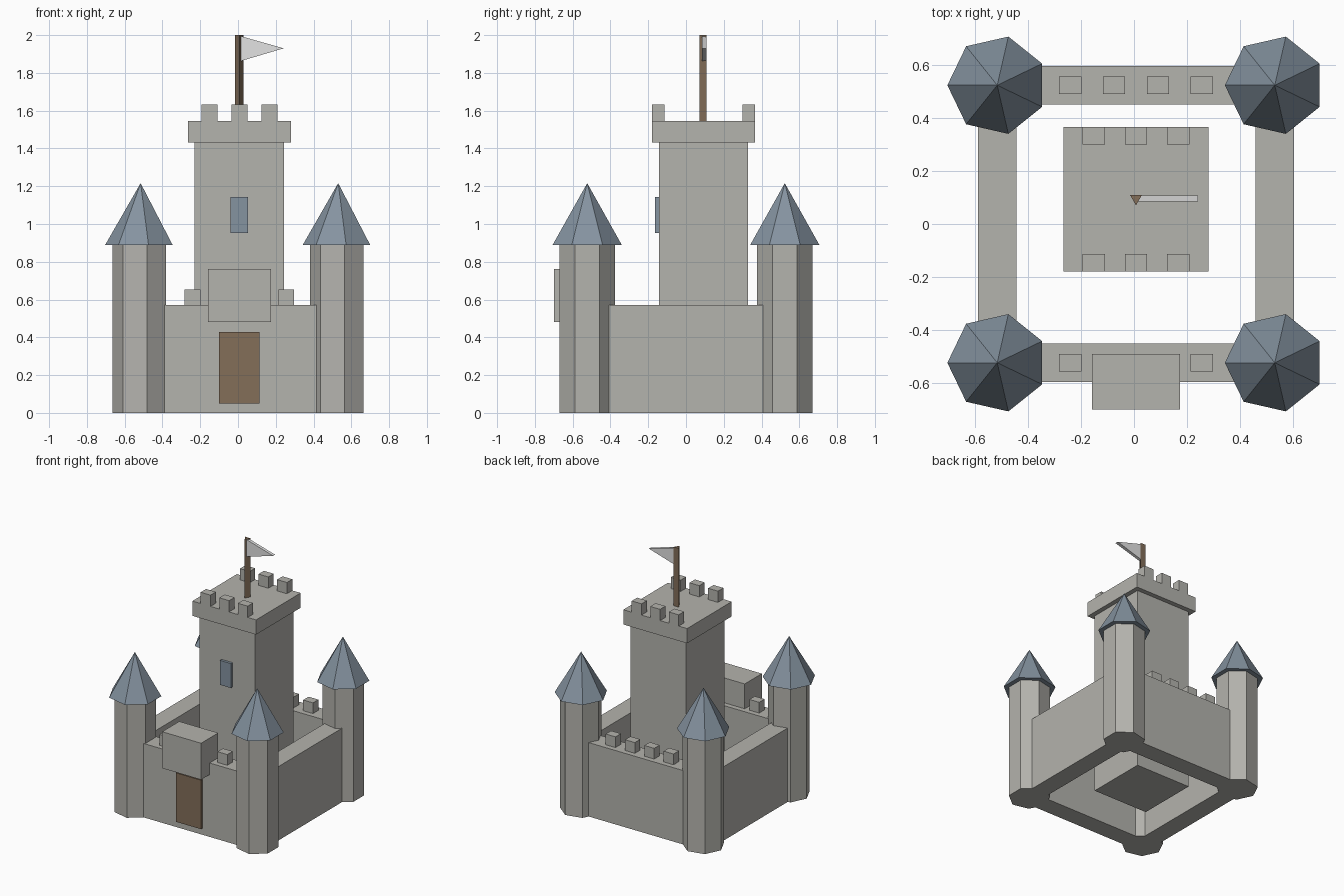
import bpy, bmesh, math
from mathutils import Vector

if "Cube" in bpy.data.objects:
    bpy.data.objects.remove(bpy.data.objects["Cube"])

CX = 0.0075          # castle centre line
KY = 0.096           # keep centre in y
WALL = 0.523         # distance from centre to wall centre lines
WALL_T = 0.145       # wall thickness
WALL_H = 0.571


def material(name, r, g, b):
    def lin(c):
        c /= 255
        return c / 12.92 if c <= 0.04045 else ((c + 0.055) / 1.055) ** 2.4
    m = bpy.data.materials.new(name)
    m.diffuse_color = (lin(r), lin(g), lin(b), 1)
    m.use_nodes = True
    m.node_tree.nodes["Principled BSDF"].inputs["Base Color"].default_value = m.diffuse_color
    return m


STONE = material("grey_stone", 180, 179, 173)
SLATE = material("blue_slate", 133, 147, 160)
WOOD = material("brown_wood", 131, 110, 89)
CLOTH = material("pale_cloth", 226, 226, 226)


def finish(name, bm, mat):
    bmesh.ops.recalc_face_normals(bm, faces=bm.faces)
    mesh = bpy.data.meshes.new(name)
    bm.to_mesh(mesh)
    bm.free()
    mesh.materials.append(mat)
    ob = bpy.data.objects.new(name, mesh)
    bpy.context.collection.objects.link(ob)
    return ob


def box(name, x, y, z, mat):
    """Box from (low, high) ranges on each axis."""
    bm = bmesh.new()
    bmesh.ops.create_cube(bm, size=1)
    for v in bm.verts:
        v.co = Vector([r[0] if c < 0 else r[1] for c, r in zip(v.co, (x, y, z))])
    return finish(name, bm, mat)


def span(centre, size):
    return (centre - size / 2, centre + size / 2)


def extrude(name, points, offset, mat):
    """Closed profile extruded along an offset."""
    bm = bmesh.new()
    face = bm.faces.new([bm.verts.new(p) for p in points])
    ext = bmesh.ops.extrude_face_region(bm, geom=[face], use_keep_orig=True)
    verts = [g for g in ext["geom"] if isinstance(g, bmesh.types.BMVert)]
    bmesh.ops.translate(bm, verts=verts, vec=offset)
    return finish(name, bm, mat)


def ring(x, y, z, r, n, start):
    return [(x + r * math.cos(start + math.tau * i / n),
             y + r * math.sin(start + math.tau * i / n), z) for i in range(n)]


def pyramid(name, points, tip, mat):
    bm = bmesh.new()
    base = [bm.verts.new(p) for p in points]
    top = bm.verts.new(tip)
    bm.faces.new(base)
    for i in range(len(base)):
        bm.faces.new((base[i - 1], base[i], top))
    return finish(name, bm, mat)


# Corner towers with pointed roofs, seven-sided
for sx, side in ((-1, "left"), (1, "right")):
    for sy, end in ((-1, "front"), (1, "back")):
        x, y = CX + sx * WALL, sy * WALL
        extrude(f"tower_{end}_{side}", ring(x, y, 0, 0.15, 7, math.pi),
                (0, 0, 0.889), STONE)
        pyramid(f"tower_roof_{end}_{side}", ring(x, y, 0.889, 0.188, 7, math.pi),
                (x, y, 1.216), SLATE)

# Curtain walls
for s, end, side in ((-1, "front", "left"), (1, "back", "right")):
    box(f"wall_{end}", span(CX, 2 * WALL), span(s * WALL, WALL_T), (0, WALL_H), STONE)
    box(f"wall_{side}", span(CX + s * WALL, WALL_T), span(0, 2 * WALL), (0, WALL_H), STONE)
    # Battlements on front and back walls
    for i in range(4):
        box(f"wall_battlement_{end}_{i + 1}", span(CX + (i - 1.5) * 0.1655, 0.084),
            span(s * WALL, 0.066), (WALL_H, 0.654), STONE)

# Gatehouse and door
box("gatehouse", span(CX, 0.333), (-0.699, -0.49), (0.481, 0.763), STONE)
box("door", span(CX, 0.214), (-0.615, -0.575), (0.051, 0.429), WOOD)

# Keep with overhanging top, battlements and window
box("keep", span(CX, 0.473), span(KY - 0.003, 0.473), (0, 1.432), STONE)
box("keep_top", span(CX, 0.545), span(KY - 0.003, 0.545), (1.432, 1.546), STONE)
for s, end in ((-1, "front"), (1, "back")):
    for i in range(3):
        box(f"keep_battlement_{end}_{i + 1}", span(CX + (i - 1) * 0.159, 0.084),
            span(KY - 0.003 + s * 0.2395, 0.066), (1.546, 1.633), STONE)
box("window", span(CX, 0.093), (-0.164, -0.13), (0.953, 1.142), SLATE)

# Three-sided flag pole and pennant
extrude("flag_pole", ring(CX, KY, 1.546, 0.0255, 3, -math.pi / 2), (0, 0, 0.454), WOOD)
extrude("flag", [(CX + 0.005, KY - 0.012, 1.995), (CX + 0.005, KY - 0.012, 1.862),
                 (0.242, KY - 0.012, 1.93)], (0, 0.024, 0), CLOTH)
